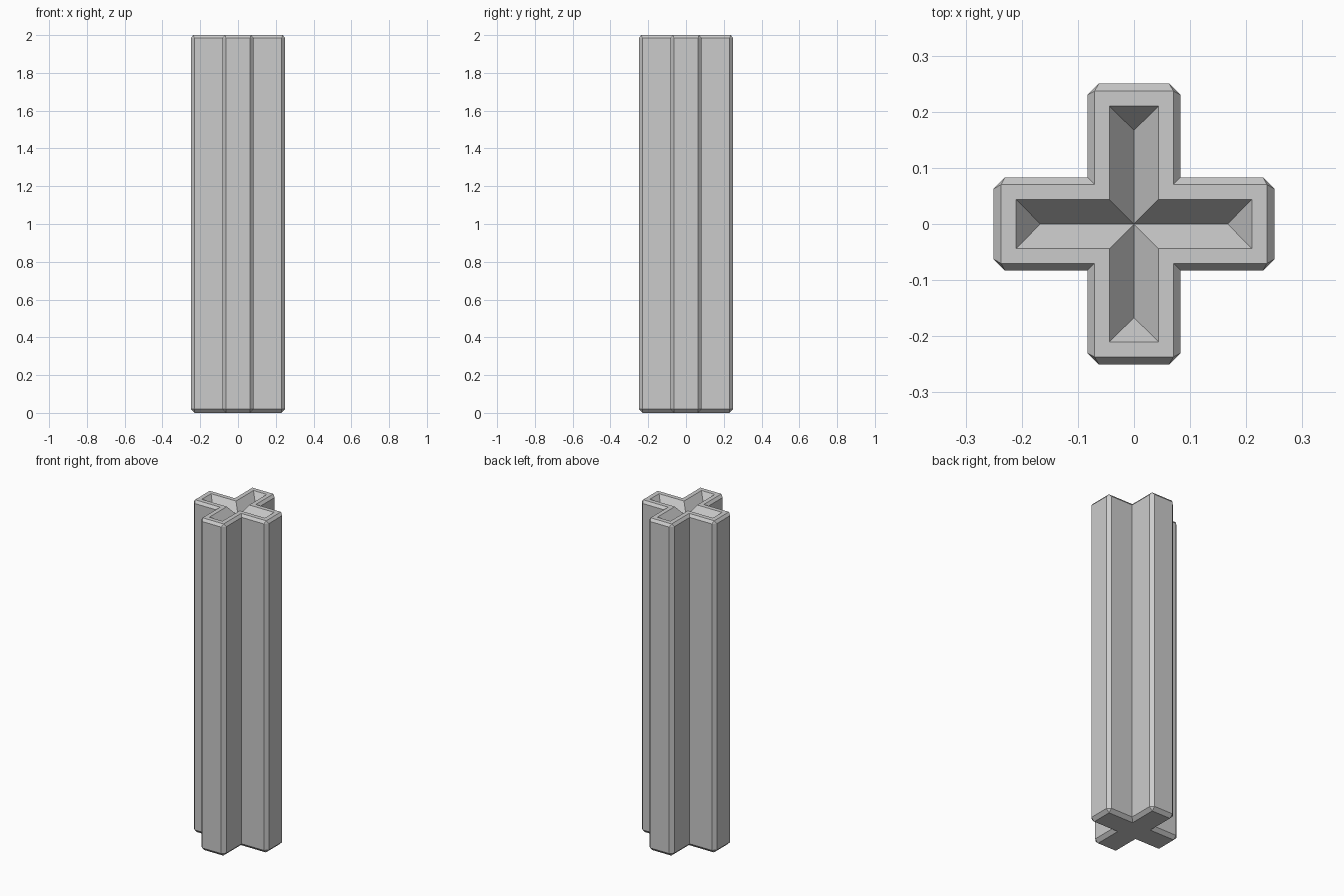
import bpy, bmesh
from mathutils import Matrix, Vector

if "Cube" in bpy.data.objects:
    bpy.data.objects.remove(bpy.data.objects["Cube"])

W, E, CH = 0.083, 0.25, 0.02      # arm half width, arm reach, corner chamfer
Z_LOW, Z_HIGH, TOP = 0.02, 1.984, 2.0
DEPTH = 0.06                      # depth of the V-shaped recess

bm = bmesh.new()


def ring(w, e, z):
    """Sharp-cornered outline of the +x arm: root, tip, tip, root."""
    return [Vector(p) for p in ((w, -w, z), (e, -w, z), (e, w, z), (w, w, z))]


def side(z):
    """Outline of the +x arm with chamfered tip corners."""
    return [Vector(p) for p in ((W, -W, z), (E - CH, -W, z), (E, -W + CH, z),
                                (E, W - CH, z), (E - CH, W, z), (W, W, z))]


def cap(outer, inner):
    """Chamfer between a side outline and a sharp outline."""
    o, i = outer, inner
    return [(o[0], o[1], i[1], i[0]), (o[1], o[2], i[1]),
            (o[2], o[3], i[2], i[1]), (o[3], o[4], i[2]),
            (o[4], o[5], i[3], i[2])]


def bridge(a, b):
    return [(a[k], a[k + 1], b[k + 1], b[k]) for k in range(len(a) - 1)]


low, high = side(Z_LOW), side(Z_HIGH)
base = ring(W - CH, E - CH, 0)
rim = ring(0.07, 0.237, TOP)
lip = ring(0.044, 0.21, TOP)
centre = Vector((0, 0, TOP - DEPTH))
valley = Vector((0.167, 0, TOP - DEPTH))

# One arm: walls, top and bottom chamfers, flat rim, sloping recess
arm = bridge(low, high) + cap(high, rim) + cap(low, base) + bridge(rim, lip)
arm += [(lip[0], lip[1], valley, centre), (lip[1], lip[2], valley),
        (lip[2], lip[3], centre, valley)]

# Four arms around the centre
bottom = []
for q in range(4):
    rot = Matrix.Rotation(q * 1.5707963267948966, 3, 'Z')
    for face in arm:
        bm.faces.new([bm.verts.new(rot @ p) for p in face])
    bottom += [rot @ p for p in base[:3]]

# Flat underside
bm.faces.new([bm.verts.new(p) for p in bottom])

bmesh.ops.remove_doubles(bm, verts=bm.verts[:], dist=0.0005)
bmesh.ops.recalc_face_normals(bm, faces=bm.faces[:])
mesh = bpy.data.meshes.new("cross_pillar")
bm.to_mesh(mesh)
bm.free()
pillar = bpy.data.objects.new("cross_pillar", mesh)
bpy.context.collection.objects.link(pillar)
